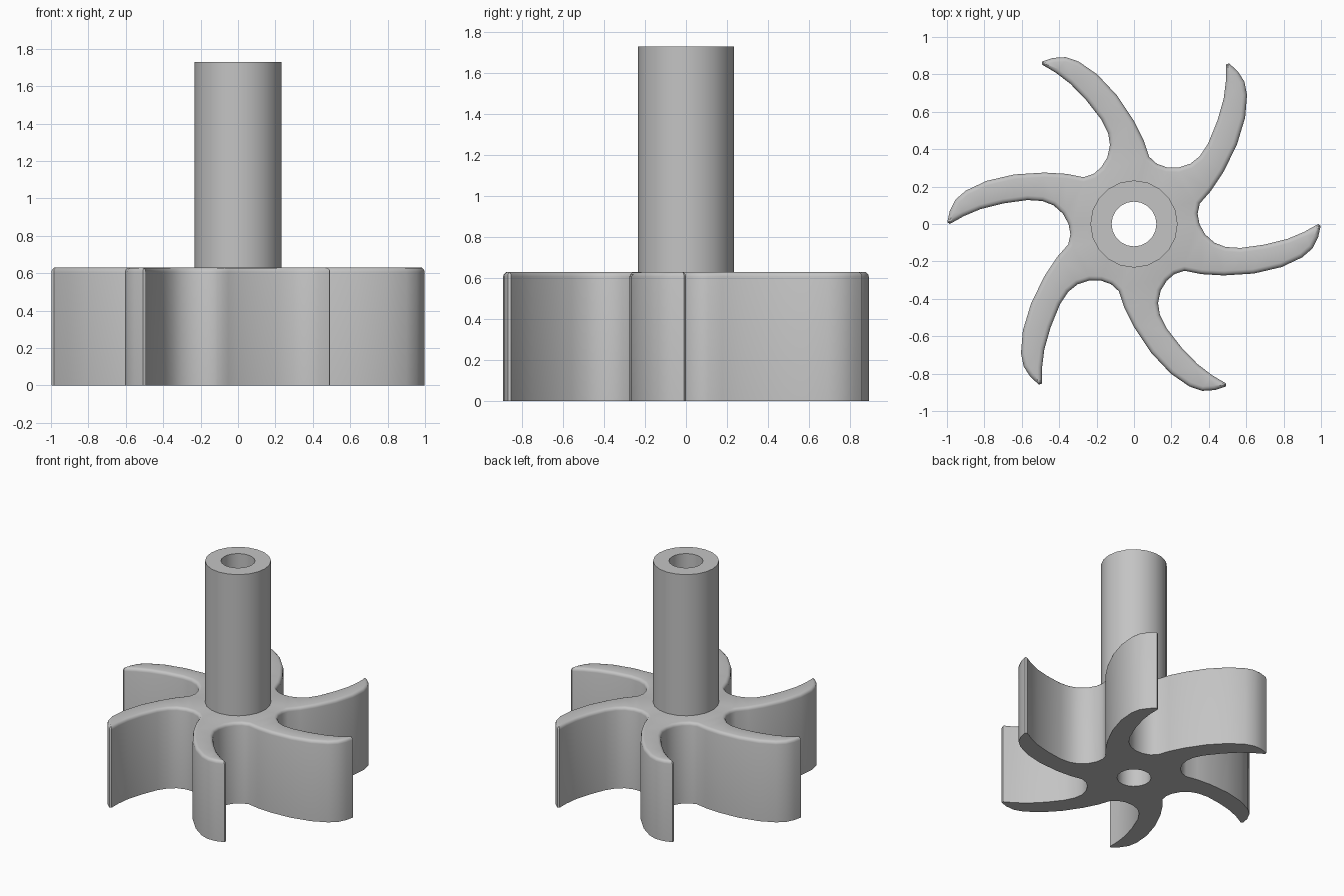
import bpy, bmesh, math
from mathutils import Matrix, Vector

BLADES, HUB_TOP, SHAFT_TOP = 6, 0.63, 1.73
SHAFT_R, BORE_R, SIDES = 0.233, 0.12, 20
RIM, RIM_STEPS = 0.024, 3

if "Cube" in bpy.data.objects:
    bpy.data.objects.remove(bpy.data.objects["Cube"], do_unlink=True)

grey = bpy.data.materials.new("plain_grey")
grey.use_nodes = True
grey.diffuse_color = (0.55, 0.55, 0.55, 1)
grey.node_tree.nodes["Principled BSDF"].inputs["Base Color"].default_value = (0.55, 0.55, 0.55, 1)


def make_object(name, bm):
    bmesh.ops.recalc_face_normals(bm, faces=bm.faces)
    mesh = bpy.data.meshes.new(name)
    bm.to_mesh(mesh)
    bm.free()
    mesh.materials.append(grey)
    obj = bpy.data.objects.new(name, mesh)
    bpy.context.collection.objects.link(obj)
    bpy.ops.object.select_all(action="DESELECT")
    obj.select_set(True)
    bpy.context.view_layer.objects.active = obj
    bpy.ops.object.shade_smooth_by_angle(angle=math.radians(32))


def add_loop(bm, points, z):
    return [bm.verts.new((p.x, p.y, z)) for p in points]


def circle(radius):
    step = 2 * math.pi / SIDES
    return [Vector((radius * math.cos(i * step), radius * math.sin(i * step))) for i in range(SIDES)]


def bridge(bm, a, b):
    for i in range(len(a)):
        j = (i + 1) % len(a)
        bm.faces.new((a[i], a[j], b[j], b[i]))


def cap(bm, *loops):
    edges = []
    for loop in loops:
        for i, v in enumerate(loop):
            w = loop[(i + 1) % len(loop)]
            edges.append(bm.edges.get((v, w)) or bm.edges.new((v, w)))
    bmesh.ops.triangle_fill(bm, edges=edges, use_beauty=True, normal=(0, 0, 1))


def inset(points, distance):
    # Move every point of a counter-clockwise outline inwards
    result = []
    for i, p in enumerate(points):
        along = (p - points[i - 1]).normalized() + (points[(i + 1) % len(points)] - p).normalized()
        along.normalize()
        result.append(p + Vector((-along.y, along.x)) * distance)
    return result


# Outline of one curved blade, from its outer side over the tip into the valley
blade = [(0.27, -0.25), (0.36, -0.268), (0.48, -0.275), (0.64, -0.265), (0.79, -0.23),
         (0.90, -0.178), (0.955, -0.13), (0.985, -0.07), (0.998, -0.01), (0.985, 0.0),
         (0.91, -0.042), (0.82, -0.08), (0.70, -0.11), (0.57, -0.128), (0.49, -0.123),
         (0.43, -0.10), (0.38, -0.055), (0.35, 0.0), (0.34, 0.055)]
outline = []
for k in range(BLADES):
    turn = Matrix.Rotation(k * 2 * math.pi / BLADES, 2)
    outline += [turn @ Vector(p) for p in blade]

# Impeller: upright walls, rounded top rim, flat caps around the bore
bm = bmesh.new()
walls = [add_loop(bm, outline, 0)]
for s in range(RIM_STEPS + 1):
    a = s / RIM_STEPS * math.pi / 2
    walls.append(add_loop(bm, inset(outline, RIM * (1 - math.cos(a))),
                          HUB_TOP - RIM * (1 - math.sin(a))))
for a, b in zip(walls, walls[1:]):
    bridge(bm, a, b)
bore_low, bore_high = (add_loop(bm, circle(BORE_R), z) for z in (0, HUB_TOP))
bridge(bm, bore_low, bore_high)
cap(bm, walls[0], bore_low)
cap(bm, walls[-1], bore_high)
make_object("impeller", bm)

# Hollow shaft standing on the impeller
bm = bmesh.new()
loops = [add_loop(bm, circle(r), z) for r, z in ((SHAFT_R, HUB_TOP), (SHAFT_R, SHAFT_TOP),
                                                 (BORE_R, SHAFT_TOP), (BORE_R, HUB_TOP))]
for a, b in zip(loops, loops[1:] + loops[:1]):
    bridge(bm, a, b)
make_object("shaft", bm)
